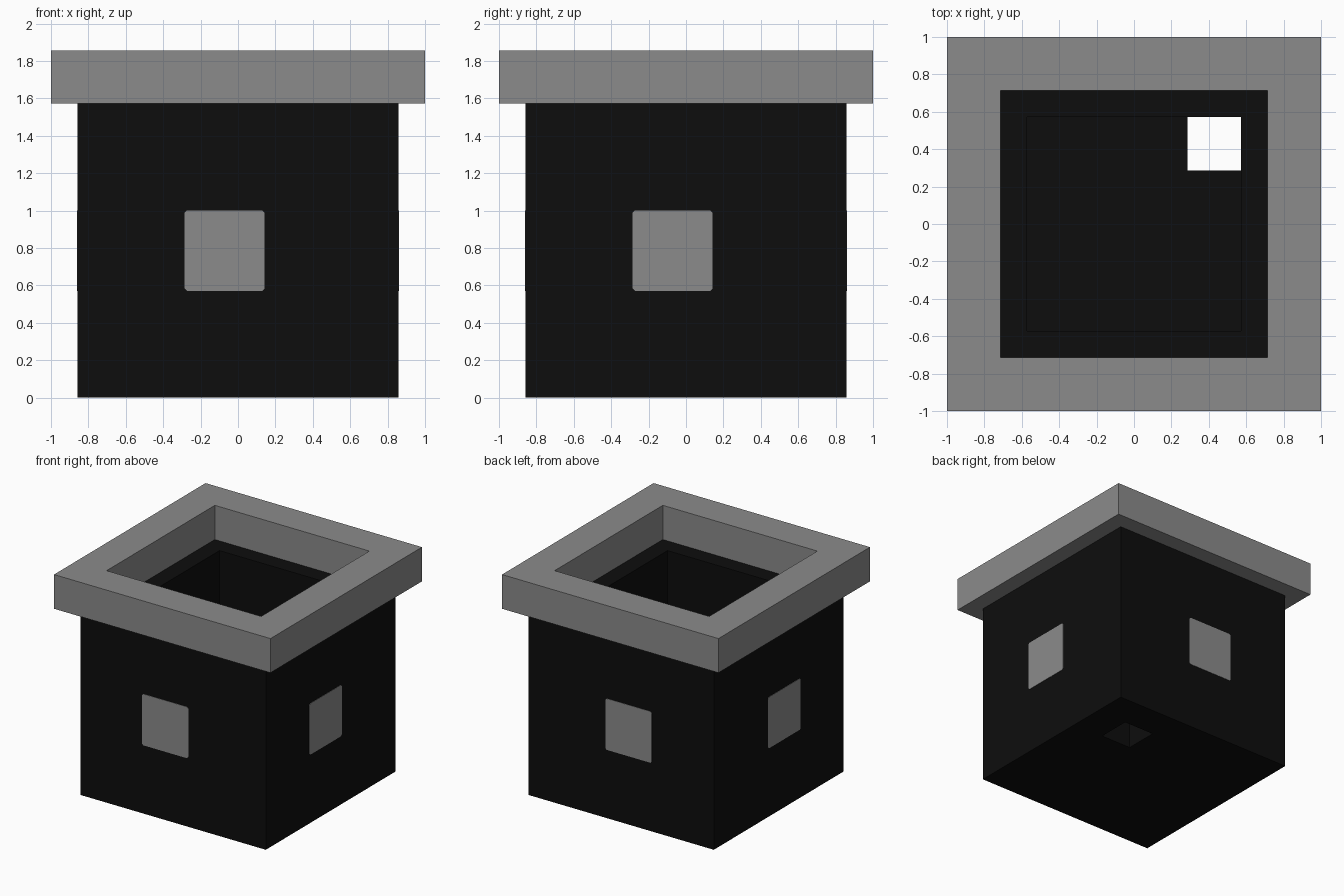
import bpy
import bmesh
import math
from mathutils import Matrix

cube = bpy.data.objects.get("Cube")
if cube:
    bpy.data.objects.remove(cube, do_unlink=True)

U = 1 / 7  # building unit


def material(name, value):
    mat = bpy.data.materials.new(name)
    colour = (value, value, value, 1)
    mat.use_nodes = True
    mat.diffuse_color = colour
    mat.node_tree.nodes["Principled BSDF"].inputs["Base Color"].default_value = colour
    return mat


black = material("black", 0.004)
grey = material("grey", 0.258)


def add_object(name, bm, mat):
    mesh = bpy.data.meshes.new(name)
    bm.to_mesh(mesh)
    bm.free()
    mesh.materials.append(mat)
    obj = bpy.data.objects.new(name, mesh)
    bpy.context.collection.objects.link(obj)
    return obj


def square_loft(name, rings, mat):
    """Joins square rings (low corner, high corner, height) into a closed skin."""
    bm = bmesh.new()
    loops = []
    for lo, hi, z in rings:
        corners = ((lo, lo), (hi, lo), (hi, hi), (lo, hi))
        loops.append([bm.verts.new((x * U, y * U, z * U)) for x, y in corners])
    for a, b in zip(loops, loops[1:] + loops[:1]):
        for i in range(4):
            j = (i + 1) % 4
            bm.faces.new((a[i], a[j], b[j], b[i]))
    bmesh.ops.recalc_face_normals(bm, faces=bm.faces[:])
    # Drop the empty faces where the drain hole touches the inner walls
    flat = [f for f in bm.faces if f.calc_area() < 1e-6]
    bmesh.ops.delete(bm, geom=flat, context='FACES')
    bmesh.ops.remove_doubles(bm, verts=bm.verts[:], dist=1e-5)
    return add_object(name, bm, mat)


# Hollow body: outer wall, top ledge, inner wall, floor and corner drain hole
square_loft("pot_body", [(-6, 6, 0), (-6, 6, 11), (-4, 4, 11),
                         (-4, 4, 2), (2, 4, 2), (2, 4, 0)], black)

# Overhanging square rim
square_loft("pot_rim", [(-7, 7, 11), (-7, 7, 13), (-5, 5, 13), (-5, 5, 11)], grey)


# Square panel with slightly clipped corners on each side
def side_panel(name, axis, side):
    lo, hi, z0, z1, c = -2 * U, U, 4 * U, 7 * U, 0.012
    outline = ((lo + c, z0), (hi - c, z0), (hi, z0 + c), (hi, z1 - c),
               (hi - c, z1), (lo + c, z1), (lo, z1 - c), (lo, z0 + c))
    bm = bmesh.new()
    depth = side * (6 * U - 0.001)
    verts = [bm.verts.new((t, depth, z) if axis == "y" else (depth, t, z))
             for t, z in outline]
    face = bm.faces.new(verts)
    new = bmesh.ops.extrude_face_region(bm, geom=[face])["geom"]
    step = side * 0.004
    move = (0, step, 0) if axis == "y" else (step, 0, 0)
    bmesh.ops.translate(bm, vec=move,
                        verts=[v for v in new if isinstance(v, bmesh.types.BMVert)])
    bmesh.ops.recalc_face_normals(bm, faces=bm.faces[:])
    add_object(name, bm, grey)


for name, axis, side in (("front_panel", "y", -1), ("back_panel", "y", 1),
                         ("left_panel", "x", 1), ("right_panel", "x", -1)):
    side_panel(name, axis, side)
